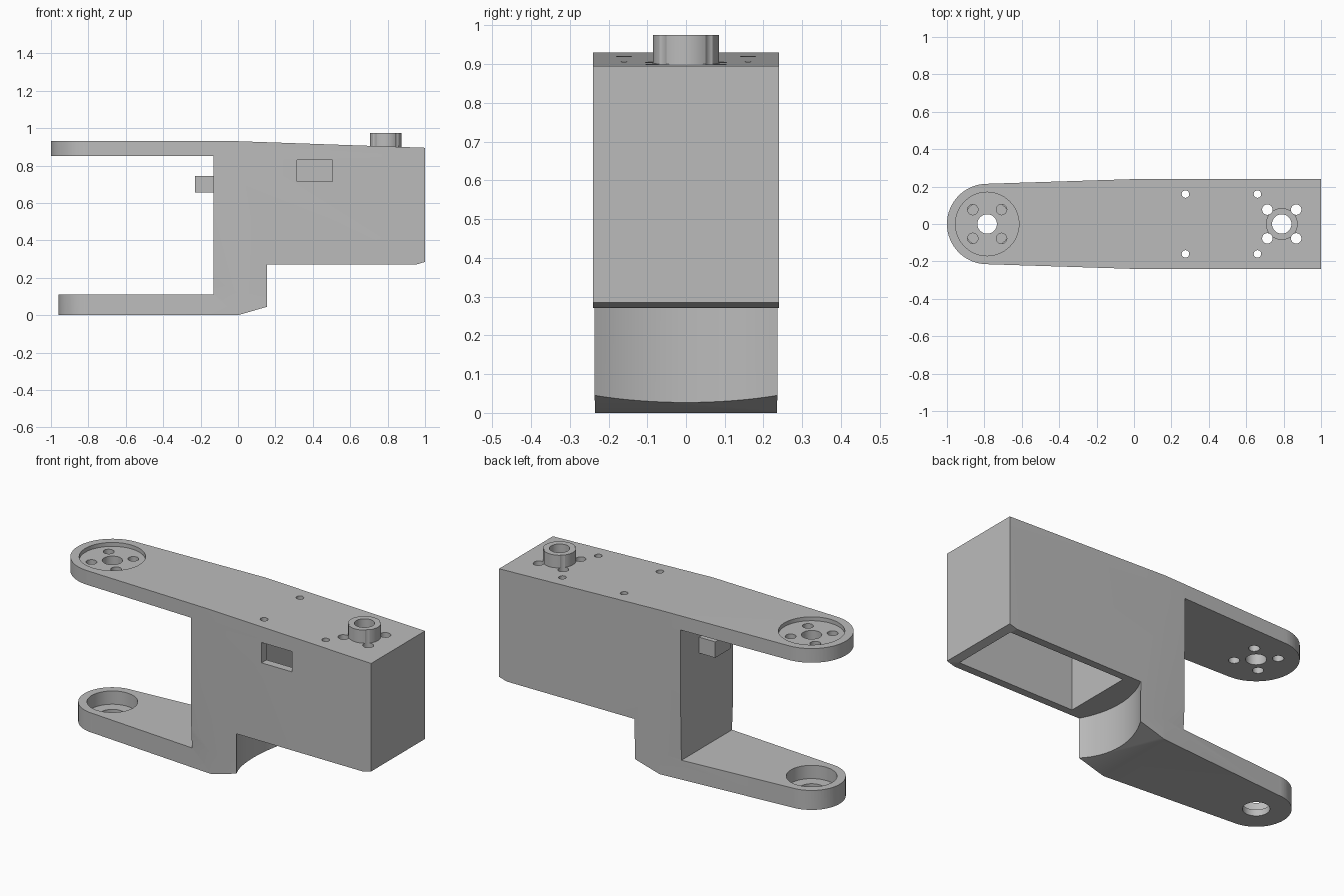
import bpy, bmesh, math
from mathutils import Matrix

if "Cube" in bpy.data.objects:
    bpy.data.objects.remove(bpy.data.objects["Cube"], do_unlink=True)

gray = bpy.data.materials.new("plain gray")
gray.use_nodes = True
gray.diffuse_color = (0.5, 0.5, 0.5, 1)
gray.node_tree.nodes["Principled BSDF"].inputs["Base Color"].default_value = (0.5, 0.5, 0.5, 1)

PIVOT = -0.785   # fork pivot axis
SHAFT = 0.79     # boss axis


def finish(bm, name):
    bmesh.ops.recalc_face_normals(bm, faces=bm.faces)
    mesh = bpy.data.meshes.new(name)
    bm.to_mesh(mesh)
    bm.free()
    mesh.materials.append(gray)
    obj = bpy.data.objects.new(name, mesh)
    bpy.context.collection.objects.link(obj)
    return obj


def loft(name, rings):
    """Skin equal-length rings of points and cap both ends."""
    bm = bmesh.new()
    loops = [[bm.verts.new(p) for p in ring] for ring in rings]
    n = len(loops[0])
    for a, b in zip(loops, loops[1:]):
        for i in range(n):
            j = (i + 1) % n
            bm.faces.new((a[i], a[j], b[j], b[i]))
    caps = [bm.faces.new(loops[0]), bm.faces.new(loops[-1])]
    sides = [f for f in bm.faces if f not in caps]
    bmesh.ops.triangulate(bm, faces=sides)
    return finish(bm, name)


def cylinder(name, x, y, r, z0, z1, seg=48):
    bm = bmesh.new()
    bmesh.ops.create_cone(bm, cap_ends=True, segments=seg, radius1=r, radius2=r,
                          depth=z1 - z0, matrix=Matrix.Translation((x, y, (z0 + z1) / 2)))
    return finish(bm, name)


def box(name, lo, hi):
    rect = [(lo[0], lo[1]), (hi[0], lo[1]), (hi[0], hi[1]), (lo[0], hi[1])]
    return loft(name, [[(x, y, z) for x, y in rect] for z in (lo[2], hi[2])])


def combine(target, tool, operation):
    """Apply a boolean and throw the tool away."""
    mod = target.modifiers.new("shape", 'BOOLEAN')
    mod.operation, mod.solver, mod.object = operation, 'EXACT', tool
    bpy.context.view_layer.update()
    deps = bpy.context.evaluated_depsgraph_get()
    mesh = bpy.data.meshes.new_from_object(target.evaluated_get(deps))
    target.modifiers.clear()
    target.data = mesh
    bpy.data.objects.remove(tool, do_unlink=True)


def plan(radius, root, z):
    """Arm outline: round end, straight taper to the root, then a parallel body."""
    pts = []
    for i in range(33):
        a = math.pi / 2 + math.pi * i / 32
        pts.append((PIVOT + radius * math.cos(a), radius * math.sin(a), z))
    return pts + [(0, -root, z), (1.1, -0.24, z), (1.1, 0.24, z), (0, root, z)]


# Side profile of the whole bracket, trimmed by its plan outline
side = [(-1.1, 0), (0, 0), (0.155, 0.045), (0.155, 0.27), (0.95, 0.27), (1, 0.285),
        (1, 0.895), (0, 0.93), (-1.1, 0.93), (-1.1, 0.85), (-0.13, 0.85),
        (-0.13, 0.11), (-1.1, 0.11)]
bracket = loft("bracket_body", [[(x, y, z) for x, z in side] for y in (-0.3, 0.3)])
outline = loft("outline", [plan(0.175, 0.235, -0.1), plan(0.175, 0.235, 0.115),
                           plan(0.215, 0.24, 0.845), plan(0.215, 0.24, 1.1)])
combine(bracket, outline, 'INTERSECT')

# Boss on the top and locating tab inside the fork
combine(bracket, cylinder("boss", SHAFT, 0, 0.085, 0.87, 0.975), 'UNION')
combine(bracket, box("tab", (-0.23, -0.068, 0.655), (-0.1, 0.068, 0.745)), 'UNION')

# Hollow housing, front window and concave relief under the housing
cuts = [box("cavity", (0.235, -0.195, 0.2), (0.957, 0.195, 0.85)),
        box("window", (0.315, -0.3, 0.715), (0.505, -0.15, 0.83)),
        cylinder("relief", 0.569, 0, 0.476, -0.1, 0.271, 96)]

# Upper arm recess, lower bearing seat and its through hole
cuts += [cylinder("recess", PIVOT, 0, 0.17, 0.908, 1.0),
         cylinder("seat", PIVOT, 0, 0.13, 0.035, 0.2),
         cylinder("seat_hole", PIVOT, 0, 0.068, -0.1, 0.1)]

# Centre holes with four screw holes around each
for cx in (PIVOT, SHAFT):
    cuts.append(cylinder("centre_hole", cx, 0, 0.052, 0.8, 1.1))
    for sx in (-1, 1):
        for sy in (-1, 1):
            cuts.append(cylinder("screw_hole", cx + sx * 0.077, sy * 0.077, 0.028, 0.8, 1.1, 24))

# Small mounting holes
for x in (0.275, 0.66):
    for y in (-0.16, 0.16):
        cuts.append(cylinder("mount_hole", x, y, 0.02, 0.8, 1.1, 24))

for cut in cuts:
    combine(bracket, cut, 'DIFFERENCE')

bpy.ops.object.select_all(action='DESELECT')
bracket.select_set(True)
bpy.context.view_layer.objects.active = bracket
bpy.ops.object.shade_smooth_by_angle(angle=math.radians(25))
